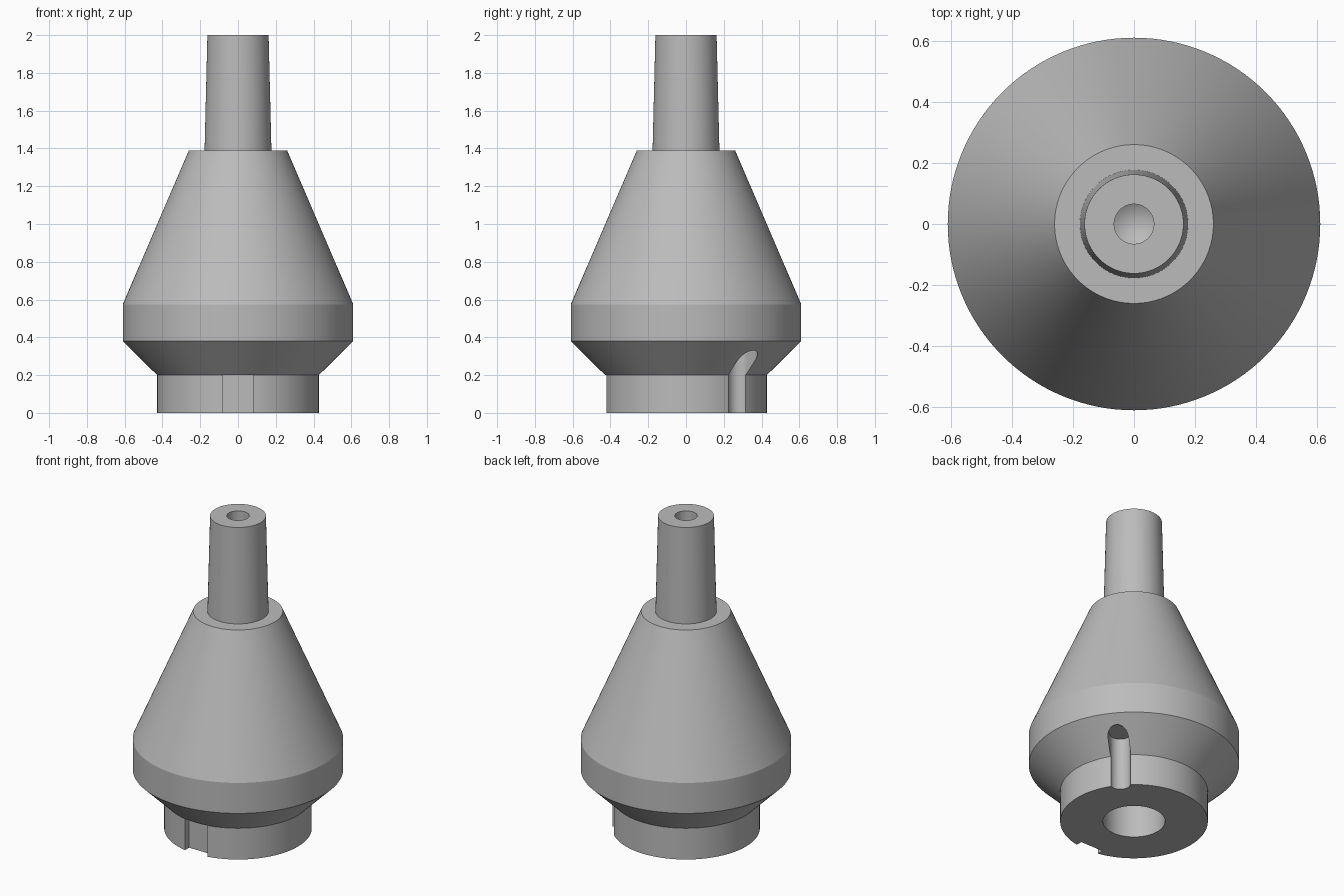
import bpy, bmesh, math
from mathutils import Matrix, Vector

cube = bpy.data.objects.get("Cube")
if cube:
    bpy.data.objects.remove(cube)

steel = bpy.data.materials.new("steel_grey")
steel.use_nodes = True
grey = (0.5, 0.5, 0.5, 1)
steel.diffuse_color = grey
steel.node_tree.nodes["Principled BSDF"].inputs["Base Color"].default_value = grey


def make_object(name, bm):
    bmesh.ops.recalc_face_normals(bm, faces=bm.faces)
    mesh = bpy.data.meshes.new(name)
    bm.to_mesh(mesh)
    bm.free()
    mesh.materials.append(steel)
    obj = bpy.data.objects.new(name, mesh)
    bpy.context.collection.objects.link(obj)
    return obj


def lathe(name, profile, steps=128):
    """Spin an (r, z) profile, whose ends lie on the axis, into a solid."""
    bm = bmesh.new()
    verts = [bm.verts.new((r, 0, z)) for r, z in profile]
    edges = [bm.edges.new(pair) for pair in zip(verts, verts[1:])]
    bmesh.ops.spin(bm, geom=verts + edges, cent=(0, 0, 0), axis=(0, 0, 1),
                   angle=math.tau, steps=steps, use_merge=True)
    bmesh.ops.remove_doubles(bm, verts=bm.verts, dist=1e-5)
    return make_object(name, bm)


def prism(name, outline, top, angle):
    """Upright cutter: outline in (radial, sideways), turned to an angle."""
    bm = bmesh.new()
    base = bm.faces.new([bm.verts.new((r, s, -0.1)) for r, s in outline])
    grown = bmesh.ops.extrude_face_region(bm, geom=[base])["geom"]
    bmesh.ops.translate(bm, vec=Vector((0, 0, top + 0.1)),
                        verts=[v for v in grown if isinstance(v, bmesh.types.BMVert)])
    bm.transform(Matrix.Rotation(math.radians(angle), 4, 'Z'))
    return make_object(name, bm)


def notch(name, half_width, angle):
    return prism(name, [(0.38, -half_width), (0.5, -half_width),
                        (0.5, half_width), (0.38, half_width)], 0.2, angle)


# Turned body: bottom bore, collar, flare, band, cone, tapered shank, drilled top
body = lathe("tool_holder_body", [
    (0, 0.5), (0.18, 0.5), (0.18, 0), (0.428, 0), (0.428, 0.2),
    (0.61, 0.38), (0.61, 0.575), (0.26, 1.39), (0.177, 1.39),
    (0.162, 2), (0.065, 2), (0.065, 1.78), (0, 1.74)])

# Round-ended pocket that runs up into the flare
arc = [math.radians(-90 + 180 * i / 16) for i in range(17)]
radius = 0.06
capsule = [(0.5 + radius * math.cos(a), radius * math.sin(a)) for a in arc]
capsule += [(0.44 - radius * math.cos(a), -radius * math.sin(a)) for a in arc]

cutters = [notch("front_notch_cutter", 0.08, -90),
           notch("back_notch_cutter", 0.025, 154),
           prism("pocket_cutter", capsule, 0.335, 39.5)]

bpy.ops.object.select_all(action='DESELECT')
body.select_set(True)
bpy.context.view_layer.objects.active = body
for cutter in cutters:
    cutter.hide_render = True
    mod = body.modifiers.new(cutter.name, 'BOOLEAN')
    mod.operation = 'DIFFERENCE'
    mod.solver = 'EXACT'
    mod.object = cutter
    bpy.ops.object.modifier_apply(modifier=mod.name)
    bpy.data.objects.remove(cutter)

bpy.ops.object.shade_smooth_by_angle(angle=math.radians(15))
